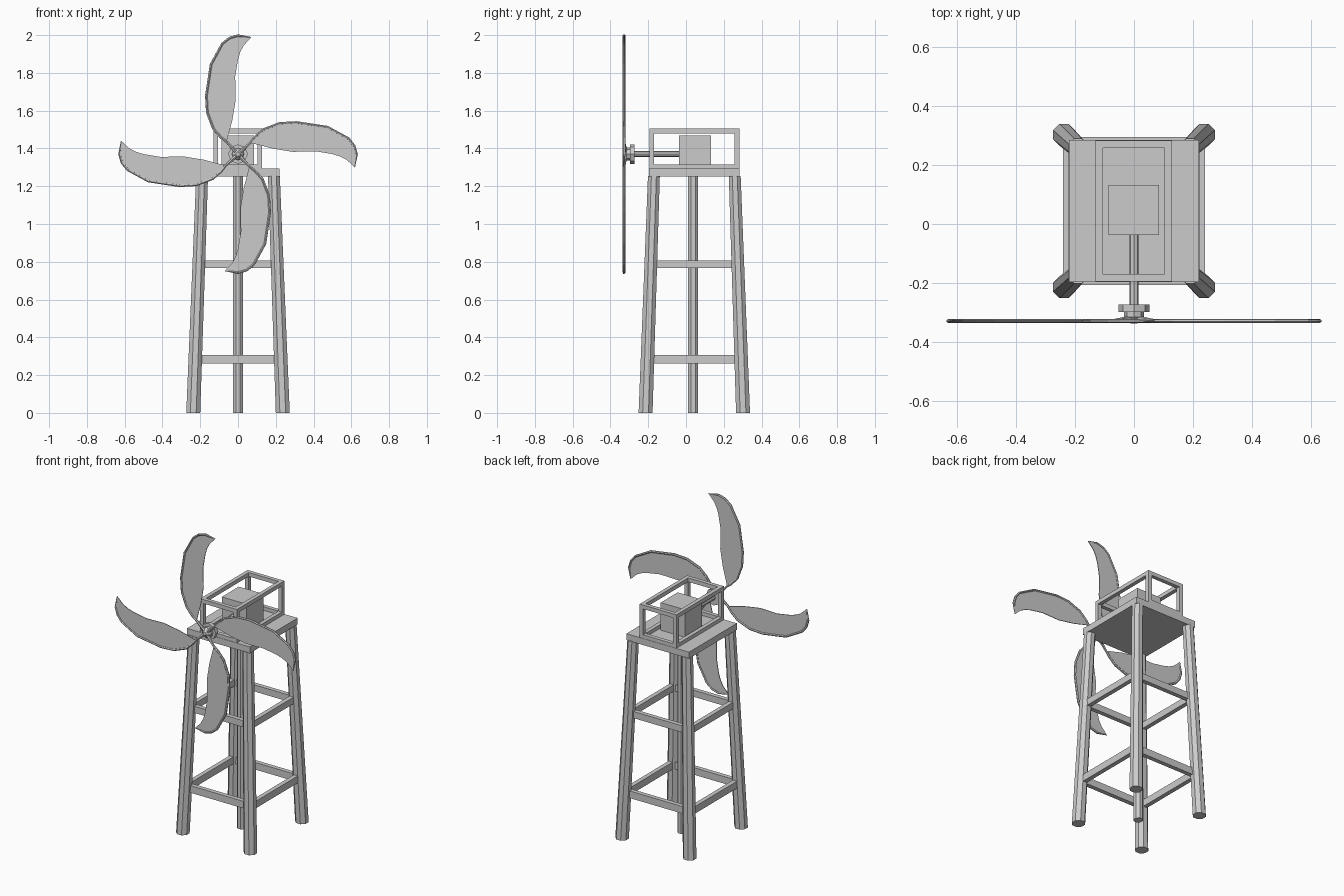
import bpy, bmesh, math
from mathutils import Vector, Matrix

if "Cube" in bpy.data.objects:
    bpy.data.objects.remove(bpy.data.objects["Cube"])

CY = 0.044          # tower centre in y
HUB = Vector((0, 0, 1.37))


def finish(name, bm):
    bmesh.ops.recalc_face_normals(bm, faces=bm.faces)
    me = bpy.data.meshes.new(name)
    bm.to_mesh(me)
    bm.free()
    ob = bpy.data.objects.new(name, me)
    bpy.context.collection.objects.link(ob)
    return ob


def add_box(bm, lo, hi):
    lo, hi = Vector(lo), Vector(hi)
    m = Matrix.Translation((lo + hi) / 2) @ Matrix.Diagonal((*(hi - lo), 1))
    bmesh.ops.create_cube(bm, size=1, matrix=m)


def box(name, lo, hi):
    bm = bmesh.new()
    add_box(bm, lo, hi)
    return finish(name, bm)


def leaning_post(name, bottom, top, r0, r1, n=8):
    # prism with level ends that leans from bottom to top
    bm = bmesh.new()
    rings = []
    for c, r in ((bottom, r0), (top, r1)):
        rings.append([bm.verts.new((c[0] + r * math.cos((i + .5) * math.tau / n),
                                    c[1] + r * math.sin((i + .5) * math.tau / n), c[2]))
                      for i in range(n)])
    a, b = rings
    for i in range(n):
        j = (i + 1) % n
        bm.faces.new((a[i], a[j], b[j], b[i]))
    bm.faces.new(a)
    bm.faces.new(b)
    return finish(name, bm)


def y_cylinder(name, y0, y1, r0, r1, n):
    bm = bmesh.new()
    m = Matrix.Translation((0, (y0 + y1) / 2, HUB.z)) @ Matrix.Rotation(-math.pi / 2, 4, 'X')
    bmesh.ops.create_cone(bm, cap_ends=True, segments=n, radius1=r0, radius2=r1,
                          depth=abs(y1 - y0), matrix=m)
    return finish(name, bm)


# tower legs and centre pole
for sx, side in ((-1, "left"), (1, "right")):
    for sy, end in ((-1, "front"), (1, "back")):
        leaning_post(f"{end}_{side}_leg", (sx * .237, CY + sy * .258, 0),
                     (sx * .19, CY + sy * .214, 1.255), .040, .034)
leaning_post("centre_pole", (0, CY - .006, 0), (0, CY - .006, 1.255), .029, .029)

# cross braces
for level, z0, z1, hx, hy in (("lower", .262, .307, .226, .236), ("upper", .766, .808, .208, .218)):
    t = .014
    for s, nm in ((-1, "front"), (1, "back")):
        y = CY + s * hy
        box(f"{level}_{nm}_brace", (-hx, y - t, z0), (hx, y + t, z1))
    for s, nm in ((-1, "left"), (1, "right")):
        box(f"{level}_{nm}_brace", (s * hx - t, CY - hy, z0), (s * hx + t, CY + hy, z1))

# platform and generator box
box("platform", (-.22, CY - .24, 1.252), (.22, CY + .24, 1.293))
box("generator_box", (-.087, -.038, 1.293), (.085, .132, 1.468))

# open cage: a bar along every edge of a box
bm = bmesh.new()
lo, hi, w = (-.13, CY - .238, 1.291), (.128, CY + .238, 1.505), .025
for axis in range(3):
    u, v = [a for a in range(3) if a != axis]
    for a in (0, 1):
        for b in (0, 1):
            p, q = list(lo), list(hi)
            for k, flag in ((u, a), (v, b)):
                p[k], q[k] = (hi[k] - w, hi[k]) if flag else (lo[k], lo[k] + w)
            add_box(bm, p, q)
finish("cage_frame", bm)

# drive shaft, flange and hub
y_cylinder("drive_shaft", -.30, -.03, .016, .016, 8)
y_cylinder("hub_flange", -.297, -.273, .052, .052, 8)
y_cylinder("hub_collar", -.314, -.297, .034, .034, 8)
y_cylinder("hub_nose", -.336, -.314, .012, .032, 8)

# blade outline, for the upward blade, relative to the hub
convex = [(-.06, .065), (-.09, .088), (-.13, .133), (-.163, .22), (-.168, .31), (-.143, .475),
          (-.083, .585), (-.045, .615), (0, .628), (.07, .618)]
concave = [(.03, .575), (.012, .54), (0, .50), (-.015, .41), (-.012, .29), (-.03, .18), (-.05, .105)]
BY = -.328

for k in range(4):
    rot = Matrix.Translation(HUB) @ Matrix.Rotation(k * math.pi / 2, 4, 'Y')
    # thin sail
    bm = bmesh.new()
    face = bm.faces.new([bm.verts.new((x, BY + .002, z)) for x, z in convex + concave])
    out = bmesh.ops.extrude_face_region(bm, geom=[face])
    bmesh.ops.translate(bm, vec=(0, -.004, 0),
                        verts=[g for g in out["geom"] if isinstance(g, bmesh.types.BMVert)])
    bmesh.ops.transform(bm, matrix=rot, verts=bm.verts)
    finish(f"blade_{k + 1}", bm)

    # tubular rim running from the hub along the outer edge, thin at the tip
    cu = bpy.data.curves.new("rim_path", 'CURVE')
    cu.dimensions = '3D'
    cu.bevel_depth = .007
    cu.bevel_resolution = 1
    cu.use_fill_caps = True
    path = [(0, -.318, 0, 1.5)] + [(x, BY, z, 1) for x, z in convex]
    path[-1] = (*path[-1][:3], .3)
    sp = cu.splines.new('POLY')
    sp.points.add(len(path) - 1)
    for pt, (x, y, z, r) in zip(sp.points, path):
        pt.co = (*(rot @ Vector((x, y, z))), 1)
        pt.radius = r
    tmp = bpy.data.objects.new("rim_path", cu)
    bpy.context.collection.objects.link(tmp)
    bpy.context.view_layer.update()
    me = bpy.data.meshes.new_from_object(tmp.evaluated_get(bpy.context.evaluated_depsgraph_get()))
    bpy.data.objects.remove(tmp)
    ob = bpy.data.objects.new(f"blade_rim_{k + 1}", me)
    bpy.context.collection.objects.link(ob)
    for p in me.polygons:
        p.use_smooth = False
